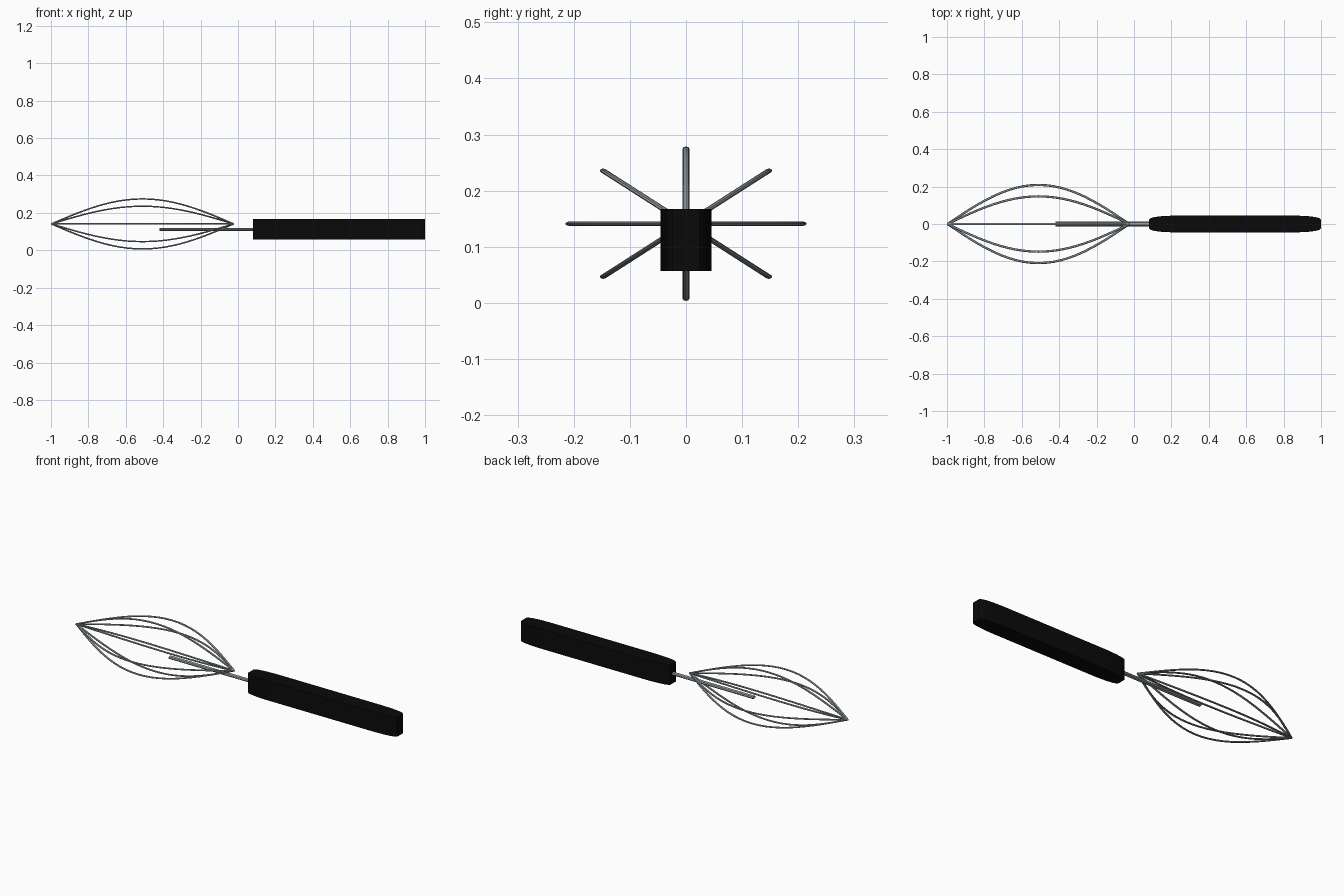
import bpy, bmesh, math

cube = bpy.data.objects.get("Cube")
if cube:
    bpy.data.objects.remove(cube, do_unlink=True)

FLATTEN = 0.64  # the whole tool is squashed vertically


def material(name, color):
    mat = bpy.data.materials.new(name)
    mat.use_nodes = True
    mat.diffuse_color = color
    mat.node_tree.nodes["Principled BSDF"].inputs["Base Color"].default_value = color
    return mat


steel = material("grey steel", (0.28, 0.31, 0.33, 1))
black = material("black plastic", (0.003, 0.003, 0.003, 1))


def tube(name, points, radius, z):
    """Round wire through the points, flattened and lifted to height z."""
    curve = bpy.data.curves.new(name, "CURVE")
    curve.dimensions = "3D"
    curve.bevel_depth = radius
    curve.bevel_resolution = 2
    curve.use_fill_caps = True
    spline = curve.splines.new("POLY")
    spline.points.add(len(points) - 1)
    for p, co in zip(spline.points, points):
        p.co = (*co, 1)
    curve.materials.append(steel)
    obj = bpy.data.objects.new(name, curve)
    bpy.context.collection.objects.link(obj)
    obj.location.z = z
    obj.scale.z = FLATTEN
    bpy.ops.object.select_all(action="DESELECT")
    obj.select_set(True)
    bpy.context.view_layer.objects.active = obj
    bpy.ops.object.convert(target="MESH")
    bpy.ops.object.shade_smooth_by_angle()


# Balloon of eight bowed wires meeting at both ends
STEPS = 24
for i in range(8):
    a = i * math.tau / 8
    path = []
    for s in range(STEPS + 1):
        t = s / STEPS
        r = 0.209 * math.sin(math.pi * t)
        path.append((-0.997 + 0.973 * t, r * math.cos(a), r * math.sin(a)))
    tube(f"whisk_wire_{i + 1}", path, 0.006, 0.141)

# Straight shank running from inside the balloon into the handle
tube("shank", [(-0.42, 0, 0), (0.15, 0, 0)], 0.0125, 0.111)

# Handle: a flat-topped bar with rounded, blunt ends
quarter = [(0.46, 0.024), (0.452, 0.031), (0.43, 0.037), (0.39, 0.042), (0.33, 0.045)]
half = quarter + [(-x, y) for x, y in reversed(quarter)]
outline = half + [(x, -y) for x, y in reversed(half)]
bm = bmesh.new()
base = bm.faces.new([bm.verts.new((0.54 + x, y, 0.057)) for x, y in outline])
top = bmesh.ops.extrude_face_region(bm, geom=[base])["geom"]
bmesh.ops.translate(bm, vec=(0, 0, 0.11),
                    verts=[g for g in top if isinstance(g, bmesh.types.BMVert)])
bmesh.ops.recalc_face_normals(bm, faces=bm.faces)
mesh = bpy.data.meshes.new("handle")
bm.to_mesh(mesh)
bm.free()
mesh.materials.append(black)
handle = bpy.data.objects.new("handle", mesh)
bpy.context.collection.objects.link(handle)
